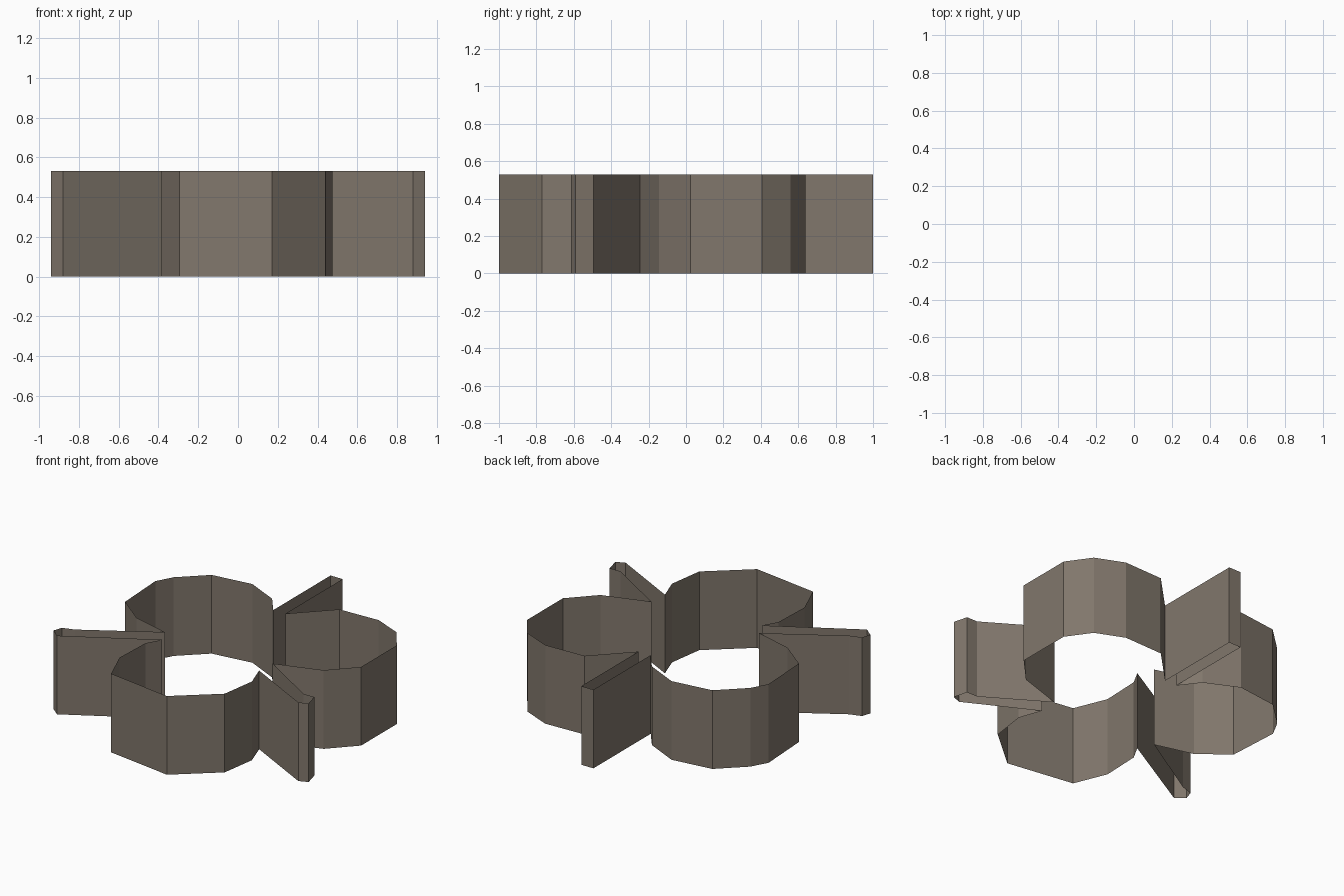
import bpy, bmesh

if "Cube" in bpy.data.objects:
    bpy.data.objects.remove(bpy.data.objects["Cube"])

HEIGHT = 0.53

# Closed plan outline, counter-clockwise: three channel arms joined by three round lobes
top_arm = [(0.08, 0.39), (0.08, 1.0), (-0.01, 1.0), (-0.01, 0.39)]
back_lobe = [(-0.11, 0.52), (-0.33, 0.625), (-0.61, 0.59), (-0.78, 0.43),
             (-0.84, 0.32), (-0.82, -0.03), (-0.63, -0.18)]
left_arm = [(-0.37, -0.25), (-0.84, -0.535), (-0.92, -0.56), (-0.94, -0.62),
            (-0.88, -0.67), (-0.32, -0.35)]
front_lobe = [(-0.375, -0.45), (-0.385, -0.71), (-0.295, -0.93), (0.17, -1.0),
              (0.44, -0.77), (0.475, -0.53)]
right_arm = [(0.42, -0.375), (0.88, -0.615), (0.94, -0.59), (0.915, -0.495),
             (0.835, -0.495), (0.43, -0.245)]
right_lobe = [(0.74, -0.145), (0.90, 0.025), (0.90, 0.405), (0.79, 0.56),
              (0.60, 0.64), (0.315, 0.63)]
outline = top_arm + back_lobe + left_arm + front_lobe + right_arm + right_lobe

# Single flat colour
mat = bpy.data.materials.new("grey brown")
mat.diffuse_color = (0.22, 0.185, 0.15, 1.0)
mat.use_nodes = True
mat.node_tree.nodes["Principled BSDF"].inputs["Base Color"].default_value = mat.diffuse_color

# Thin upright wall, open at top and bottom
bm = bmesh.new()
low = [bm.verts.new((x, y, 0)) for x, y in outline]
high = [bm.verts.new((x, y, HEIGHT)) for x, y in outline]
n = len(outline)
for i in range(n):
    j = (i + 1) % n
    bm.faces.new((low[i], low[j], high[j], high[i]))
mesh = bpy.data.meshes.new("lobed_wall")
bm.to_mesh(mesh)
bm.free()
mesh.materials.append(mat)
wall = bpy.data.objects.new("lobed_wall", mesh)
bpy.context.collection.objects.link(wall)
